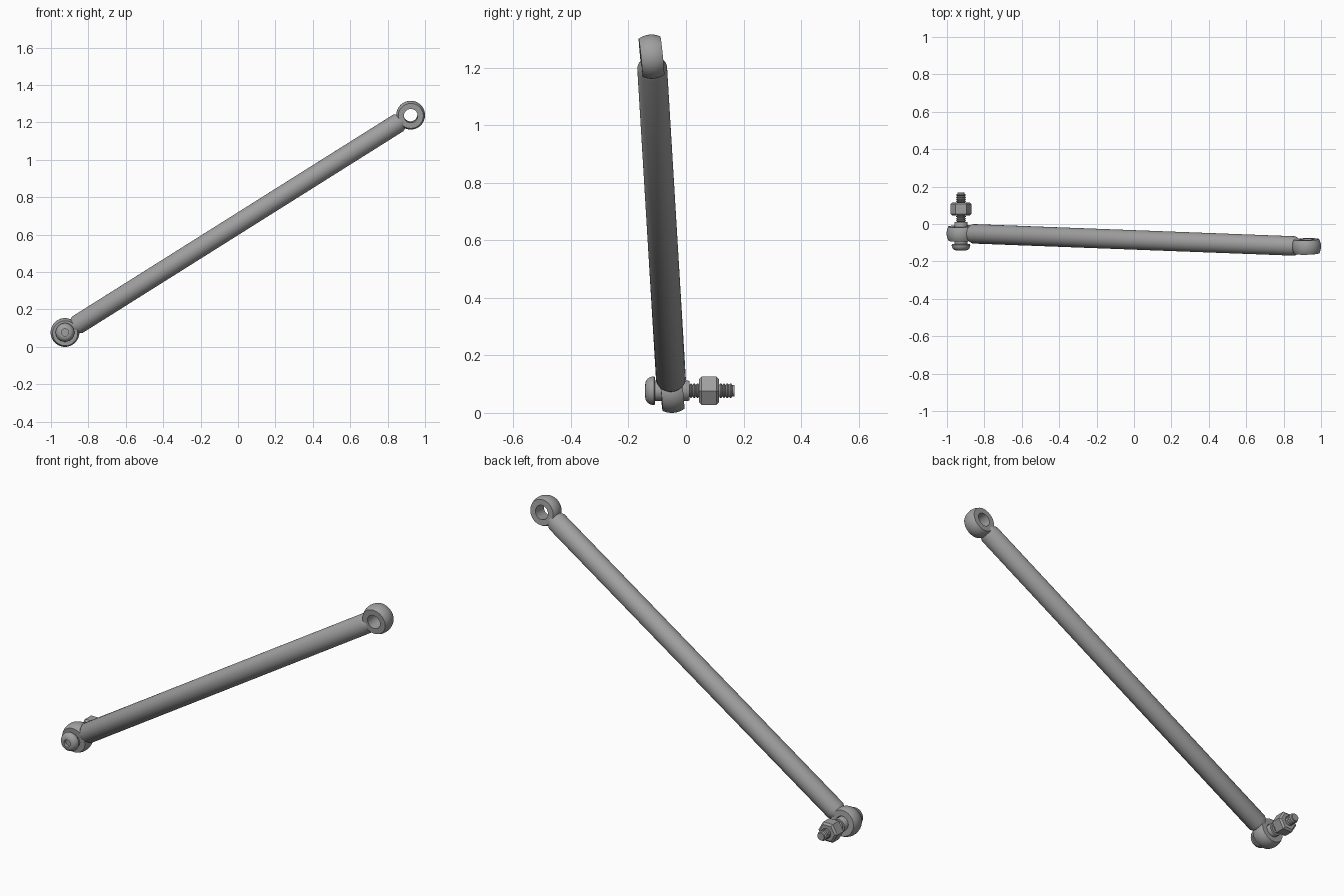
import bpy, bmesh, math
from mathutils import Vector

cube = bpy.data.objects.get("Cube")
if cube:
    bpy.data.objects.remove(cube, do_unlink=True)

steel = bpy.data.materials.new("steel grey")
steel.use_nodes = True
steel.diffuse_color = (0.35, 0.35, 0.35, 1)
steel.node_tree.nodes["Principled BSDF"].inputs["Base Color"].default_value = (0.35, 0.35, 0.35, 1)


def lathe(name, profile, origin, axis, sides=48, closed=False, spin=0.0):
    """Turn a (radius, distance along axis) profile around an axis."""
    bm = bmesh.new()
    rings = []
    for r, t in profile:
        rings.append([bm.verts.new((r * math.cos(a), r * math.sin(a), t))
                      for a in (spin + 2 * math.pi * i / sides for i in range(sides))])
    pairs = list(zip(rings, rings[1:]))
    if closed:
        pairs.append((rings[-1], rings[0]))
    else:
        bm.faces.new(rings[0])
        bm.faces.new(rings[-1])
    for a, b in pairs:
        for i in range(sides):
            j = (i + 1) % sides
            bm.faces.new((a[i], a[j], b[j], b[i]))
    bmesh.ops.recalc_face_normals(bm, faces=bm.faces)
    mesh = bpy.data.meshes.new(name)
    bm.to_mesh(mesh)
    bm.free()
    mesh.materials.append(steel)
    ob = bpy.data.objects.new(name, mesh)
    bpy.context.collection.objects.link(ob)
    ob.location = origin
    ob.rotation_euler = Vector(axis).to_track_quat('Z', 'Y').to_euler()
    bpy.ops.object.select_all(action='DESELECT')
    ob.select_set(True)
    bpy.context.view_layer.objects.active = ob
    bpy.ops.object.shade_smooth_by_angle(angle=math.radians(30))
    return ob


low = Vector((-0.925, -0.05, 0.077))
high = Vector((0.923, -0.12, 1.239))
along = high - low
length = along.length
across = Vector((-0.025, 0.99, 0.1))

# Tube with tapered ends that run into the eyes
lathe("rod", [(0.037, 0.05), (0.052, 0.078),
              (0.052, length - 0.078), (0.037, length - 0.05)], low, along)

# Eyes: slices of a ball with a bored hole
R, HALF, BORE = 0.077, 0.038, 0.037
ball = [(math.sqrt(R * R - t * t), t) for t in (HALF * k / 4 for k in range(-4, 5))]
eye_profile = [(BORE, -HALF)] + ball + [(BORE, HALF)]
for name, spot in (("lower_eye", low), ("upper_eye", high)):
    lathe(name, eye_profile, spot, across, closed=True)

# Bolt parts lie along y through the lower eye
base = Vector((low.x, 0, low.z))
back = Vector((0, 1, 0))

# Sleeve through the lower eye
lathe("sleeve", [(0.033, -0.116), (0.035, -0.108), (0.036, 0.006), (0.033, 0.012)], base, back)

# Domed head with a socket
dome = [(0.022 + 0.028 * math.sin(a), -0.112 - 0.03 * math.cos(a))
        for a in (math.pi / 2 * k / 6 for k in range(7))]
lathe("bolt_head", [(0.019, -0.125), (0.019, -0.142)] + dome + [(0.047, -0.108)], base, back)

# Threaded shank with ridges
pitch, start, turns = 0.0115, 0.0, 14
thread = []
for k in range(turns):
    y = start + k * pitch
    thread += [(0.020, y), (0.026, y + pitch * 0.4), (0.026, y + pitch * 0.6)]
thread += [(0.020, start + turns * pitch), (0.020, 0.168)]
lathe("threaded_shank", thread, base, back, sides=32)

# Hexagonal nut with bevelled ends
lathe("nut", [(0.046, 0.045), (0.057, 0.054), (0.057, 0.106), (0.046, 0.115)],
      base, back, sides=6)
